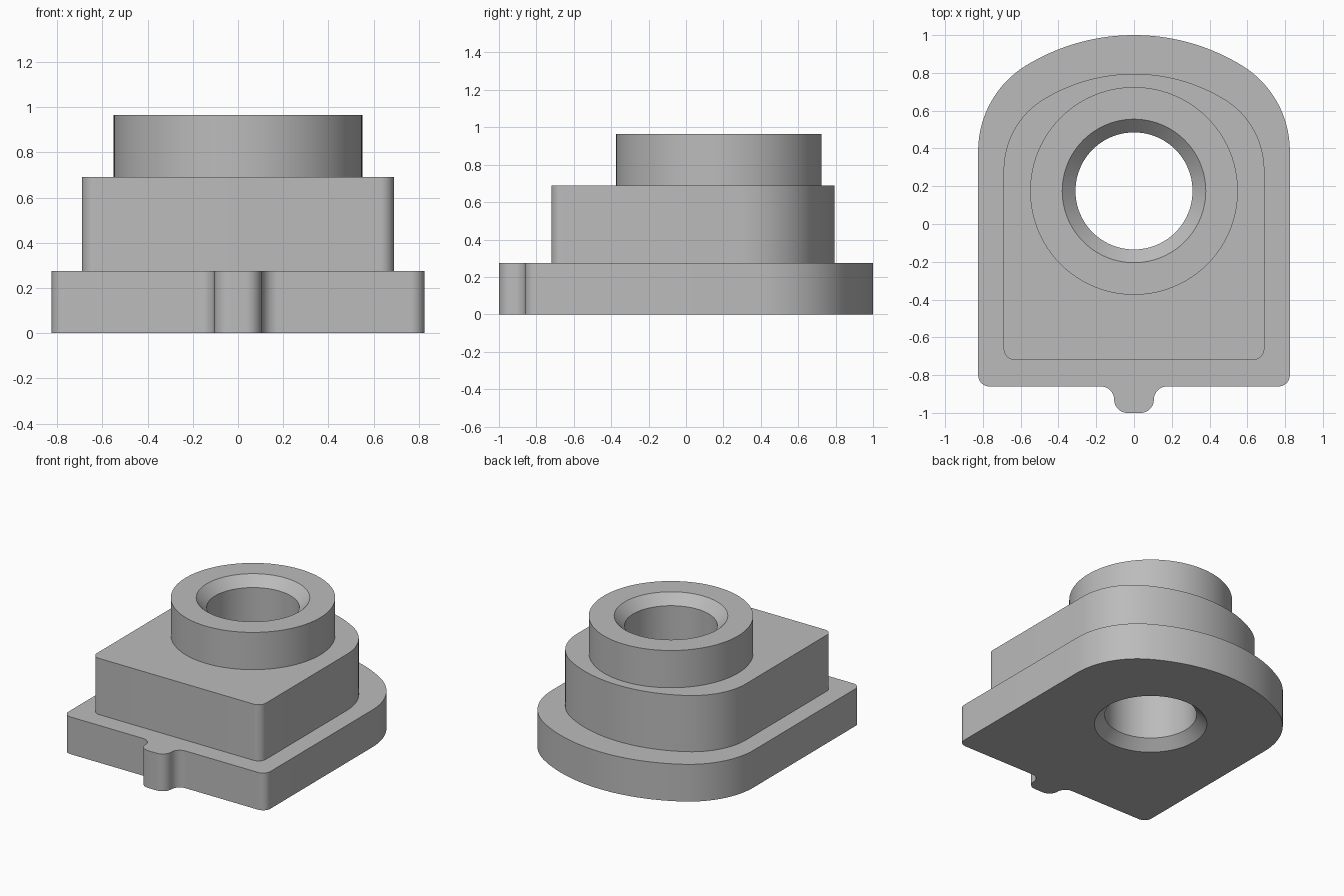
import bpy, bmesh
from math import sin, cos, pi, radians, asin

cube = bpy.data.objects.get("Cube")
if cube:
    bpy.data.objects.remove(cube, do_unlink=True)

AXIS_Y = 0.175          # centre line of the bore
BASE_TOP, BODY_TOP, TOP = 0.275, 0.69, 0.965

grey = bpy.data.materials.new("plain grey")
grey.use_nodes = True
color = (0.5, 0.5, 0.5, 1)
grey.diffuse_color = color
grey.node_tree.nodes["Principled BSDF"].inputs["Base Color"].default_value = color


def arc(cx, cy, r, a0, a1, n=12):
    """Points on an arc, angles in degrees."""
    return [(cx + r * cos(radians(a0 + (a1 - a0) * i / n)),
             cy + r * sin(radians(a0 + (a1 - a0) * i / n))) for i in range(n + 1)]


def plate_outline(half, front, back, crown, shoulder, shoulder_x, tab=False):
    """Rounded front corners, two shoulder arcs and a wide crown arc at the back."""
    tilt = asin(shoulder_x / (crown - shoulder)) * 180 / pi
    crown_y = back - crown
    shoulder_y = crown_y + (crown - shoulder) * cos(radians(tilt))
    right = []
    if tab:                                    # rounded tip flowing into the front edge
        r = 0.07
        right += arc(0.035, -1 + r, r, -90, 0)
        right += arc(0.035 + 2 * r, front - r, r, 180, 90)
    right += arc(half - 0.06, front + 0.06, 0.06, -90, 0)
    right += arc(shoulder_x, shoulder_y, shoulder, 0, 90 - tilt, 24)
    right += arc(0, crown_y, crown, 90 - tilt, 90, 24)[1:]
    # drop coincident joints, then mirror to the other side
    clean = [p for i, p in enumerate(right)
             if i == 0 or abs(p[0] - right[i-1][0]) + abs(p[1] - right[i-1][1]) > 1e-5]
    return clean + [(-x, y) for x, y in reversed(clean[:-1])]


def make_object(name, bm):
    bmesh.ops.recalc_face_normals(bm, faces=bm.faces)
    mesh = bpy.data.meshes.new(name)
    bm.to_mesh(mesh)
    bm.free()
    obj = bpy.data.objects.new(name, mesh)
    bpy.context.collection.objects.link(obj)
    mesh.materials.append(grey)
    return obj


def prism(name, outline, z0, z1):
    bm = bmesh.new()
    face = bm.faces.new([bm.verts.new((x, y, z0)) for x, y in outline])
    top = bmesh.ops.extrude_face_region(bm, geom=[face], use_keep_orig=True)["geom"]
    bmesh.ops.translate(bm, vec=(0, 0, z1 - z0),
                        verts=[v for v in top if isinstance(v, bmesh.types.BMVert)])
    return make_object(name, bm)


def lathe(name, profile, n=96):
    """Solid of revolution around the bore axis from (radius, z) pairs."""
    bm = bmesh.new()
    rings = [[bm.verts.new((r * cos(2 * pi * i / n), AXIS_Y + r * sin(2 * pi * i / n), z))
              for i in range(n)] for r, z in profile]
    for a, b in zip(rings, rings[1:]):
        for i in range(n):
            j = (i + 1) % n
            bm.faces.new((a[i], a[j], b[j], b[i]))
    bm.faces.new(rings[0])
    bm.faces.new(rings[-1])
    return make_object(name, bm)


# Stacked solids
parts = [
    prism("base_plate", plate_outline(0.825, -0.86, 1.0, 1.095, 0.53, 0.295, True), 0, BASE_TOP),
    prism("body_block", plate_outline(0.69, -0.72, 0.795, 0.92, 0.44, 0.25), BASE_TOP, BODY_TOP),
    lathe("round_boss", [(0.55, BODY_TOP), (0.55, TOP)]),
]

# Through bore with a chamfer at each end
bore, chamfer, over = 0.31, 0.07, 0.05
cutter = lathe("bore_cutter", [
    (bore + chamfer + over, -over), (bore, chamfer),
    (bore, TOP - chamfer), (bore + chamfer + over, TOP + over)])
cutter.hide_render = True

for part in parts:
    mod = part.modifiers.new("bore", 'BOOLEAN')
    mod.operation = 'DIFFERENCE'
    mod.solver = 'EXACT'
    mod.object = cutter
    bpy.ops.object.select_all(action='DESELECT')
    part.select_set(True)
    bpy.context.view_layer.objects.active = part
    bpy.ops.object.modifier_apply(modifier=mod.name)
    bpy.ops.object.shade_smooth_by_angle(angle=radians(30))

bpy.data.objects.remove(cutter, do_unlink=True)
